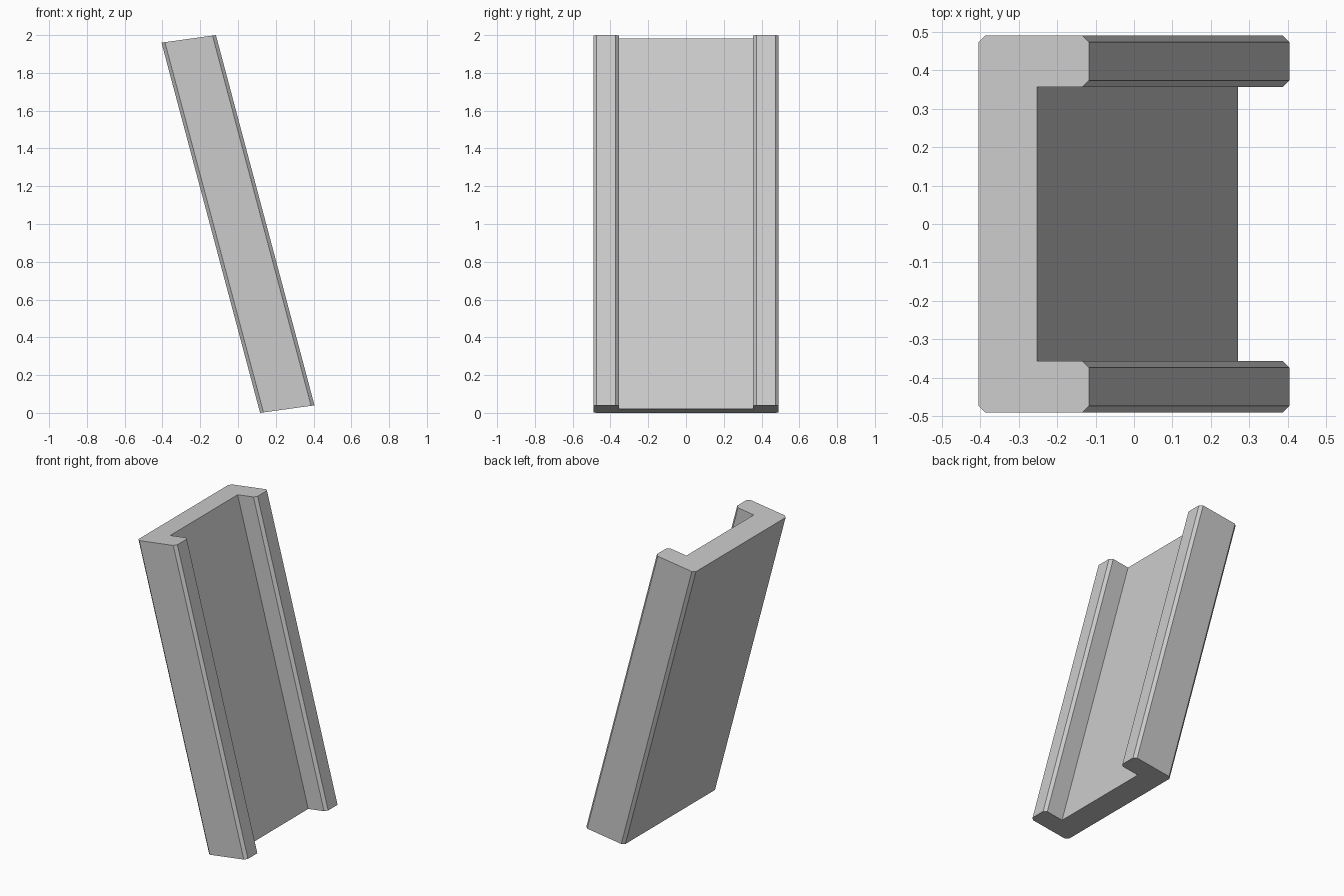
import bpy
import bmesh
from mathutils import Vector

cube = bpy.data.objects.get("Cube")
if cube:
    bpy.data.objects.remove(cube, do_unlink=True)

# Plain grey material
grey = bpy.data.materials.new("plain grey")
grey.use_nodes = True
colour = (0.6, 0.6, 0.6, 1)
grey.diffuse_color = colour
grey.node_tree.nodes["Principled BSDF"].inputs["Base Color"].default_value = colour

# Channel dimensions, measured at the lower end
BACK, WEB, TIP = 0.117, 0.27, 0.405
OUTER, INNER, BEVEL = 0.491, 0.356, 0.018
LEAN = Vector((-0.522, 0, 1.96))
END_SLOPE = 0.04 / (TIP - BACK)

# Half of the C-shaped section, from the back corner round to the web
half = [
    (BACK, OUTER - BEVEL), (BACK + BEVEL, OUTER),
    (TIP - BEVEL, OUTER), (TIP, OUTER - BEVEL),
    (TIP, INNER + BEVEL), (TIP - BEVEL, INNER), (WEB, INNER),
]
section = half + [(x, -y) for x, y in reversed(half)]

# Leaning channel with slanted ends
bm = bmesh.new()
lower = [bm.verts.new((x, y, (x - BACK) * END_SLOPE)) for x, y in section]
face = bm.faces.new(lower)
top = bmesh.ops.extrude_face_region(bm, geom=[face])["geom"]
bmesh.ops.translate(bm, vec=LEAN, verts=[g for g in top if isinstance(g, bmesh.types.BMVert)])
if not any(len(f.verts) > 4 and f.calc_center_median().z < 1 for f in bm.faces):
    bm.faces.new(lower)
bmesh.ops.recalc_face_normals(bm, faces=bm.faces)

mesh = bpy.data.meshes.new("leaning_channel")
bm.to_mesh(mesh)
bm.free()
mesh.materials.append(grey)
channel = bpy.data.objects.new("leaning_channel", mesh)
bpy.context.collection.objects.link(channel)
